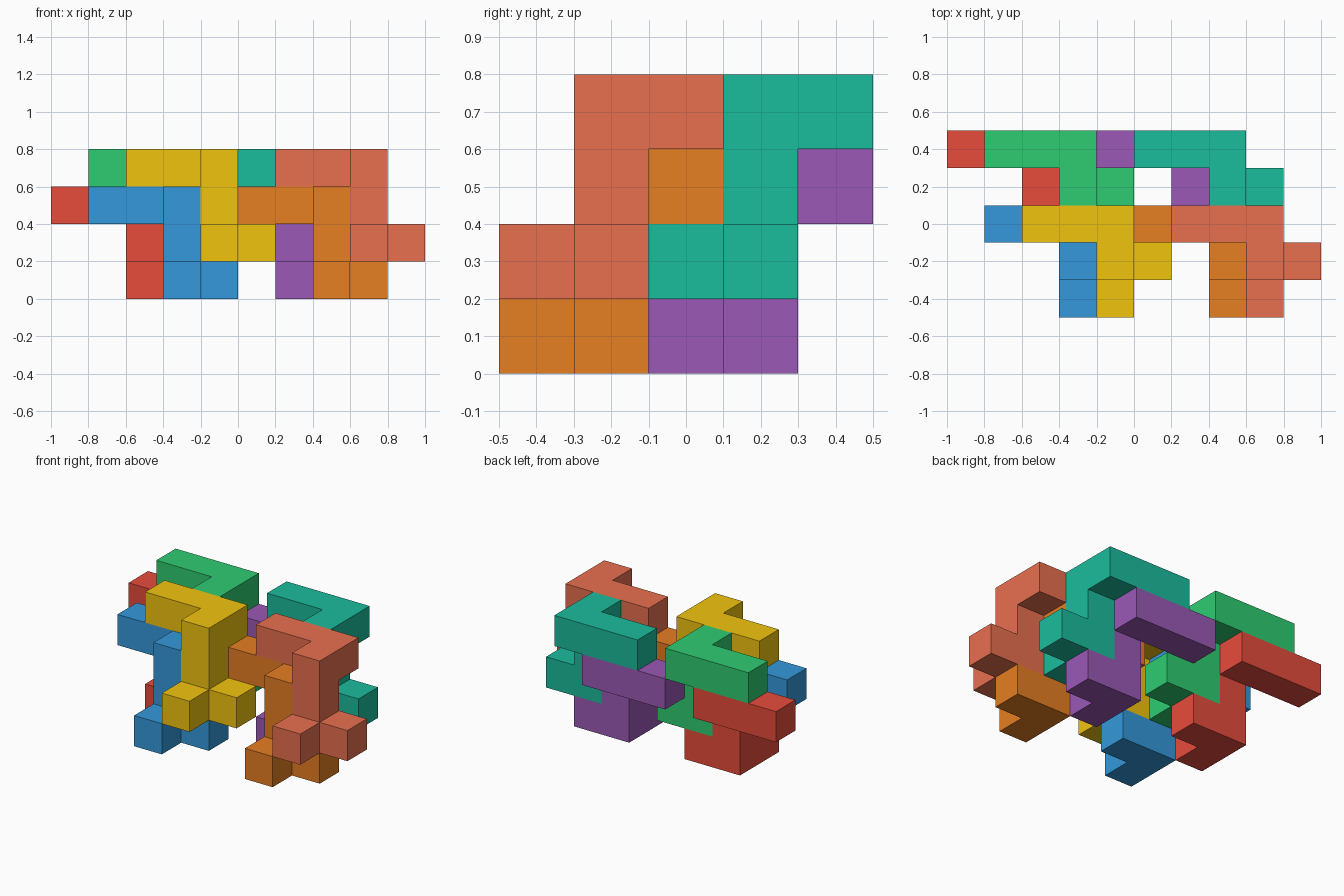
import bpy, bmesh
from mathutils import Vector

if "Cube" in bpy.data.objects:
    bpy.data.objects.remove(bpy.data.objects["Cube"])

U = 0.2                              # cube edge
ORIGIN = Vector((-1.0, -0.5, 0.0))   # lower corner of the cell grid

# One eight-cube piece: top arm, step forward, column, two feet
PIECE = [(0, 2, 2), (1, 2, 2), (2, 2, 2), (2, 1, 2),
         (2, 1, 1), (2, 1, 0), (2, 0, 0), (3, 1, 0)]

# Corner loops of a unit cube, keyed by outward direction
SIDES = {
    (-1, 0, 0): [(0, 0, 0), (0, 0, 1), (0, 1, 1), (0, 1, 0)],
    (1, 0, 0): [(1, 0, 0), (1, 1, 0), (1, 1, 1), (1, 0, 1)],
    (0, -1, 0): [(0, 0, 0), (1, 0, 0), (1, 0, 1), (0, 0, 1)],
    (0, 1, 0): [(0, 1, 0), (0, 1, 1), (1, 1, 1), (1, 1, 0)],
    (0, 0, -1): [(0, 0, 0), (0, 1, 0), (1, 1, 0), (1, 0, 0)],
    (0, 0, 1): [(0, 0, 1), (1, 0, 1), (1, 1, 1), (0, 1, 1)],
}


def linear(c):
    return c / 12.92 if c <= 0.04045 else ((c + 0.055) / 1.055) ** 2.4


def material(name, hex_code):
    rgb = [linear(int(hex_code[i:i + 2], 16) / 255) for i in (0, 2, 4)]
    mat = bpy.data.materials.new(name)
    mat.diffuse_color = (*rgb, 1.0)
    mat.use_nodes = True
    mat.node_tree.nodes["Principled BSDF"].inputs["Base Color"].default_value = mat.diffuse_color
    return mat


def piece_mesh():
    """Outer skin of the piece, with coplanar squares merged."""
    cells = set(PIECE)
    bm = bmesh.new()
    verts = {}
    for cell in PIECE:
        for side, loop in SIDES.items():
            if tuple(a + b for a, b in zip(cell, side)) in cells:
                continue
            keys = [tuple(a + b for a, b in zip(cell, p)) for p in loop]
            for k in keys:
                if k not in verts:
                    verts[k] = bm.verts.new(Vector(k) * U)
            bm.faces.new([verts[k] for k in keys])
    bmesh.ops.dissolve_limit(bm, angle_limit=0.01, verts=bm.verts[:], edges=bm.edges[:])
    mesh = bpy.data.meshes.new("piece")
    bm.to_mesh(mesh)
    bm.free()
    return mesh


# Eight interlocking copies: colour and grid offset
COPIES = [
    ("blue", "3498db", (1, 0, 0)), ("orange", "e67e22", (5, 0, 0)),
    ("yellow", "f1c40f", (2, 0, 1)), ("salmon", "e8704f", (6, 0, 1)),
    ("red", "e74c3c", (0, 2, 0)), ("purple", "9b59b6", (4, 2, 0)),
    ("green", "2ecc71", (1, 2, 1)), ("teal", "1abc9c", (5, 2, 1)),
]
base = piece_mesh()
for name, colour, offset in COPIES:
    mesh = base.copy()
    mesh.name = name + "_piece"
    mesh.materials.append(material(name, colour))
    obj = bpy.data.objects.new(name + "_piece", mesh)
    obj.location = ORIGIN + Vector(offset) * U
    bpy.context.collection.objects.link(obj)
bpy.data.meshes.remove(base)
